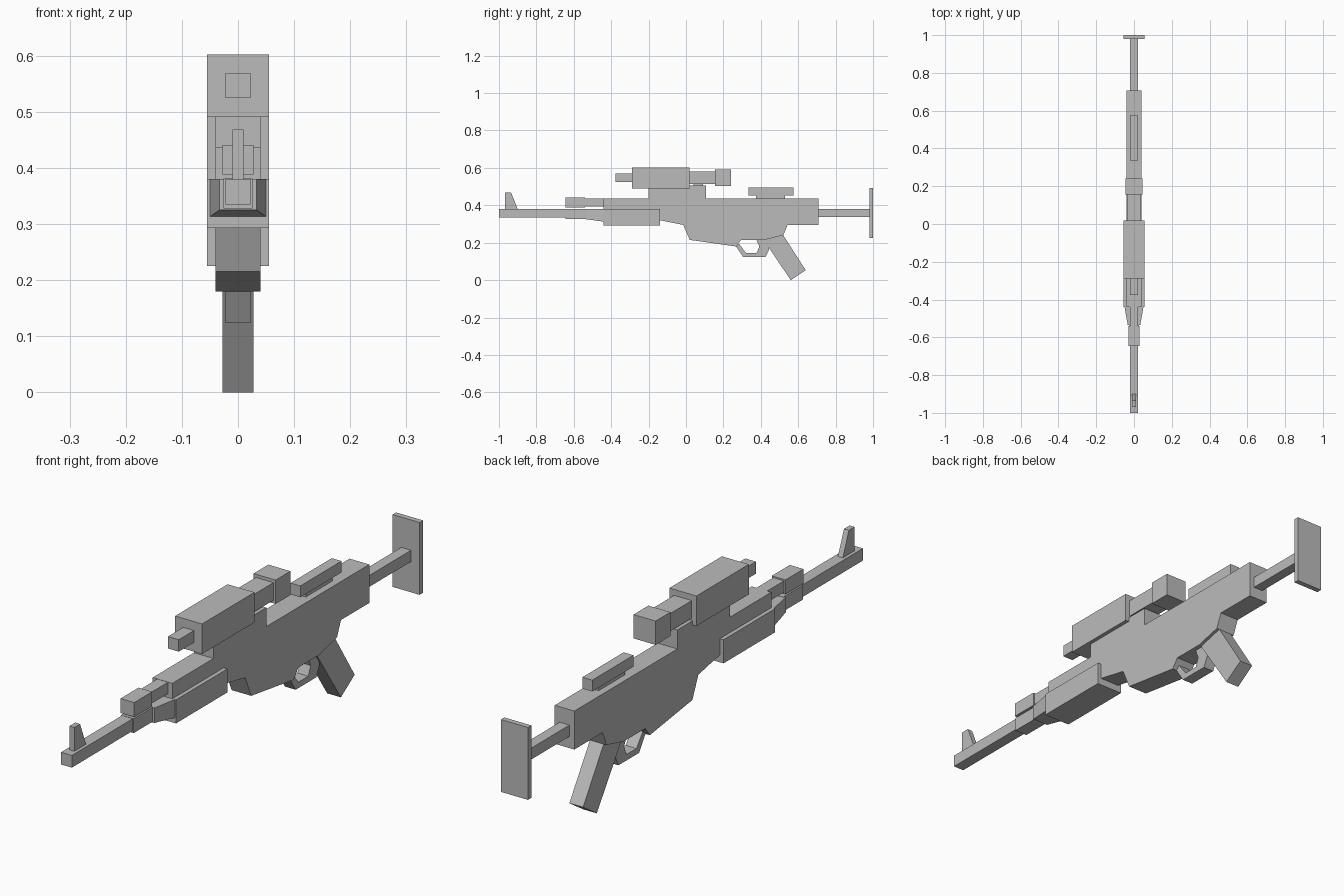
import bpy
import bmesh

cube = bpy.data.objects.get("Cube")
if cube:
    bpy.data.objects.remove(cube, do_unlink=True)

grey = bpy.data.materials.new("plain grey")
grey.use_nodes = True
GREY = (0.5, 0.5, 0.5, 1)
grey.diffuse_color = GREY
grey.node_tree.nodes["Principled BSDF"].inputs["Base Color"].default_value = GREY


def finish(name, bm):
    bmesh.ops.recalc_face_normals(bm, faces=bm.faces[:])
    mesh = bpy.data.meshes.new(name)
    bm.to_mesh(mesh)
    bm.free()
    mesh.materials.append(grey)
    obj = bpy.data.objects.new(name, mesh)
    bpy.context.collection.objects.link(obj)
    return obj


def extrude_profile(name, half, points):
    """Side outline in (y, z), extruded across x."""
    bm = bmesh.new()
    face = bm.faces.new([bm.verts.new((-half, y, z)) for y, z in points])
    result = bmesh.ops.extrude_face_region(bm, geom=[face])
    verts = [v for v in result["geom"] if isinstance(v, bmesh.types.BMVert)]
    bmesh.ops.translate(bm, verts=verts, vec=(2 * half, 0, 0))
    return finish(name, bm)


def block(name, half, y0, y1, z0, z1):
    return extrude_profile(name, half, [(y0, z0), (y1, z0), (y1, z1), (y0, z1)])


# Receiver with raised scope mount
extrude_profile("receiver", 0.04, [
    (-0.44, 0.38), (-0.44, 0.437), (-0.2, 0.437), (-0.2, 0.507), (0.108, 0.507),
    (0.108, 0.437), (0.708, 0.437), (0.708, 0.295), (0.543, 0.295), (0.52, 0.24),
    (0.42, 0.215), (0.295, 0.215), (0.268, 0.18), (0.02, 0.215), (-0.015, 0.295),
    (-0.14, 0.32), (-0.2, 0.335)])

# Barrel and front sight
block("barrel", 0.022, -1, -0.42, 0.335, 0.38)
extrude_profile("front_sight", 0.01, [
    (-0.968, 0.38), (-0.9, 0.38), (-0.935, 0.468), (-0.968, 0.468)])
block("barrel_collar", 0.026, -0.645, -0.53, 0.328, 0.381)
block("gas_block", 0.028, -0.645, -0.54, 0.388, 0.441)
block("gas_tube", 0.022, -0.54, -0.43, 0.394, 0.436)

# Handguard with tapered nose
block("handguard", 0.055, -0.44, -0.14, 0.293, 0.38)
nose = block("handguard_nose", 0.05, -0.535, -0.44, 0.313, 0.38)
for v in nose.data.vertices:
    if v.co.y < -0.5:
        v.co.x *= 0.66
        v.co.z = max(v.co.z, 0.325)

# Scope
block("scope_body", 0.055, -0.288, 0.018, 0.491, 0.602)
block("scope_lens", 0.022, -0.377, -0.288, 0.525, 0.569)
block("scope_tube", 0.036, 0.018, 0.155, 0.515, 0.58)
block("scope_eyepiece", 0.045, 0.155, 0.241, 0.504, 0.592)
block("scope_foot", 0.02, 0.04, 0.09, 0.5, 0.52)

# Rear rail
block("rail_support", 0.014, 0.375, 0.53, 0.43, 0.46)
block("rear_rail", 0.02, 0.335, 0.575, 0.453, 0.495)

# Stock
block("stock_rod", 0.02, 0.7, 0.982, 0.338, 0.38)
block("butt_plate", 0.055, 0.98, 1, 0.225, 0.492)

# Grip and trigger guard
extrude_profile("grip", 0.028, [
    (0.415, 0.215), (0.52, 0.24), (0.64, 0.053), (0.56, 0)])
extrude_profile("trigger_guard", 0.022, [
    (0.268, 0.18), (0.305, 0.124), (0.425, 0.124), (0.445, 0.165), (0.42, 0.22),
    (0.375, 0.22), (0.392, 0.18), (0.378, 0.146), (0.32, 0.146), (0.283, 0.195)])
